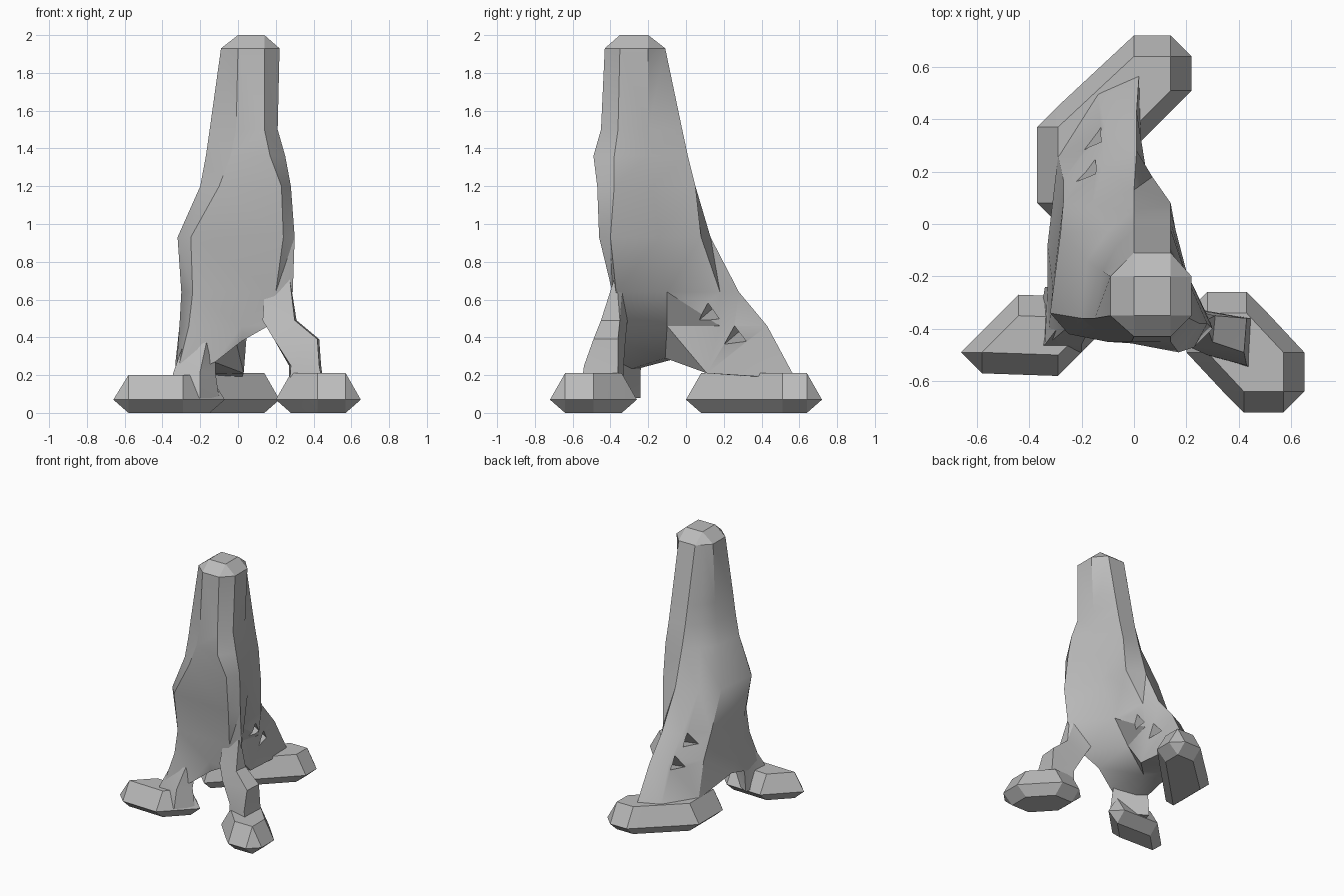
import bpy
import bmesh
import math
from mathutils import Vector, Matrix

default_cube = bpy.data.objects.get("Cube")
if default_cube:
    bpy.data.objects.remove(default_cube, do_unlink=True)

# Single plain stone colour
stone = bpy.data.materials.new("stone_grey")
stone.use_nodes = True
grey = (0.5, 0.5, 0.5, 1)
stone.diffuse_color = grey
stone.node_tree.nodes["Principled BSDF"].inputs["Base Color"].default_value = grey


def finish(name, bm):
    """Turn a bmesh into a stone object."""
    bmesh.ops.recalc_face_normals(bm, faces=bm.faces)
    mesh = bpy.data.meshes.new(name)
    bm.to_mesh(mesh)
    bm.free()
    mesh.materials.append(stone)
    obj = bpy.data.objects.new(name, mesh)
    bpy.context.collection.objects.link(obj)
    return obj


def loft(name, rings):
    """Skin matching closed rings, listed from top to bottom, and cap both ends."""
    bm = bmesh.new()
    loops = [[bm.verts.new(point) for point in ring] for ring in rings]
    count = len(loops[0])
    for upper, lower in zip(loops, loops[1:]):
        for i in range(count):
            j = (i + 1) % count
            bm.faces.new((upper[i], upper[j], lower[j], lower[i]))
    bm.faces.new(loops[0])
    bm.faces.new(reversed(loops[-1]))
    bmesh.ops.remove_doubles(bm, verts=bm.verts, dist=0.0005)
    bmesh.ops.triangulate(bm, faces=bm.faces)
    return finish(name, bm)


def level(z, outline):
    return [Vector((x, y, z)) for x, y in outline]


def foot(name, outline, height):
    """Hull of a flat slab whose rim flares out just above the ground."""
    flare = 0.08
    bm = bmesh.new()
    for x, y in outline:
        for z in (0, height):
            bm.verts.new((x, y, z))
        for dx, dy in ((flare, 0), (-flare, 0), (0, flare), (0, -flare)):
            bm.verts.new((x + dx, y + dy, 0.07))
    hull = bmesh.ops.convex_hull(bm, input=bm.verts)
    inner = [v for v in hull["geom_interior"] if isinstance(v, bmesh.types.BMVert)]
    bmesh.ops.delete(bm, geom=inner, context="VERTS")
    return finish(name, bm)


def select_only(obj):
    bpy.ops.object.select_all(action="DESELECT")
    obj.select_set(True)
    bpy.context.view_layer.objects.active = obj


# Leaning trunk: each ring runs front, left, back, right
cap = [(0, -.35), (.14, -.35), (.14, -.35), (.14, -.2),
       (.14, -.2), (0, -.2), (0, -.2), (0, -.2), (0, -.35)]
crown = [(0, -.43), (.14, -.43), (.22, -.35), (.22, -.2),
         (.14, -.11), (0, -.11), (-.045, -.155), (-.09, -.2), (-.09, -.35)]
neck = [(-.01, -.45), (.14, -.45), (.21, -.36), (.2, -.2),
        (.14, -.02), (0, -.02), (-.07, -.09), (-.12, -.18), (-.15, -.36)]
chest = [(-.04, -.45), (.17, -.49), (.25, -.38), (.2, -.2),
         (.14, .01), (0, .01), (-.08, -.07), (-.14, -.17), (-.17, -.36)]
waist = [(-.1, -.45), (.23, -.47), (.28, -.38), (.2, -.18),
         (.14, .05), (0, .05), (-.1, -.03), (-.18, -.14), (-.2, -.36)]
belly = [(-.25, -.42), (.24, -.46), (.3, -.4), (.18, -.14),
         (.14, .08), (0, .13), (-.16, .07), (-.28, -.03), (-.32, -.34)]
hip = [(-.24, -.39), (.2, -.39), (.29, -.37), (.09, -.1),
       (.07, .18), (.01, .28), (-.12, .22), (-.27, .08), (-.3, -.28)]
fork = [(-.26, -.4), (.02, -.38), (.16, -.38), (-.03, -.1),
        (.05, .18), (.01, .43), (-.11, .37), (-.27, .17), (-.31, -.24)]
hem = [Vector(p) for p in (
    (-.33, -.46, .18), (-.12, -.39, .27), (.02, -.36, .38),
    (-.18, -.11, .29), (.03, .11, .21), (.02, .58, .18),
    (-.14, .51, .18), (-.29, .26, .2), (-.33, -.08, .28))]
trunk = loft("trunk", [
    level(2, cap), level(1.93, crown), level(1.5, neck), level(1.36, chest),
    level(1.2, waist), level(.93, belly), level(.64, hip), level(.46, fork), hem])

# Small slanted triangular holes in the back leg
for y, z in ((.27, .41), (.14, .54)):
    bpy.ops.mesh.primitive_cone_add(vertices=3, radius1=.06, radius2=.06, depth=.9)
    cutter = bpy.context.object
    cutter.name = "hole_cutter"
    cutter.hide_render = True
    turn = Vector((1, -.35, -.3)).to_track_quat("Z", "Y").to_matrix().to_4x4()
    cutter.matrix_world = Matrix.Translation((0, y, z)) @ turn
    select_only(trunk)
    cut = trunk.modifiers.new("hole", "BOOLEAN")
    cut.operation = "DIFFERENCE"
    cut.solver = "EXACT"
    cut.object = cutter
    bpy.ops.object.modifier_apply(modifier=cut.name)
    bpy.data.objects.remove(cutter, do_unlink=True)

# Separate bent leg at the front left
left_leg = loft("left_leg", [
    level(.74, [(.15, -.36), (.27, -.37), (.23, -.33), (.15, -.28)]),
    level(.49, [(.13, -.41), (.3, -.45), (.31, -.35), (.13, -.31)]),
    level(.39, [(.19, -.46), (.42, -.49), (.43, -.36), (.19, -.32)]),
    level(.25, [(.28, -.5), (.43, -.54), (.44, -.36), (.27, -.33)]),
    level(.1, [(.27, -.5), (.46, -.56), (.46, -.36), (.27, -.33)])])

# Stub joining the trunk to the right foot
right_leg = loft("right_leg", [
    level(.5, [(-.24, -.33), (-.14, -.34), (-.12, -.3), (-.27, -.22)]),
    level(.22, [(-.34, -.46), (-.2, -.46), (-.12, -.38), (-.33, -.24)]),
    level(.08, [(-.38, -.48), (-.2, -.49), (-.1, -.38), (-.34, -.24)])])

# Three flared feet
feet = [
    foot("right_foot", [(-.58, -.49), (-.29, -.5), (-.15, -.36), (-.44, -.35)], .2),
    foot("left_foot", [(.28, -.49), (.42, -.64), (.57, -.64), (.57, -.49),
                       (.43, -.34), (.28, -.34)], .21),
    foot("back_foot", [(-.29, .08), (-.29, .37), (0, .64), (.14, .64),
                       (.14, .51)], .21)]

for part in [trunk, left_leg, right_leg] + feet:
    select_only(part)
    bpy.ops.object.shade_smooth_by_angle(angle=math.radians(30))
